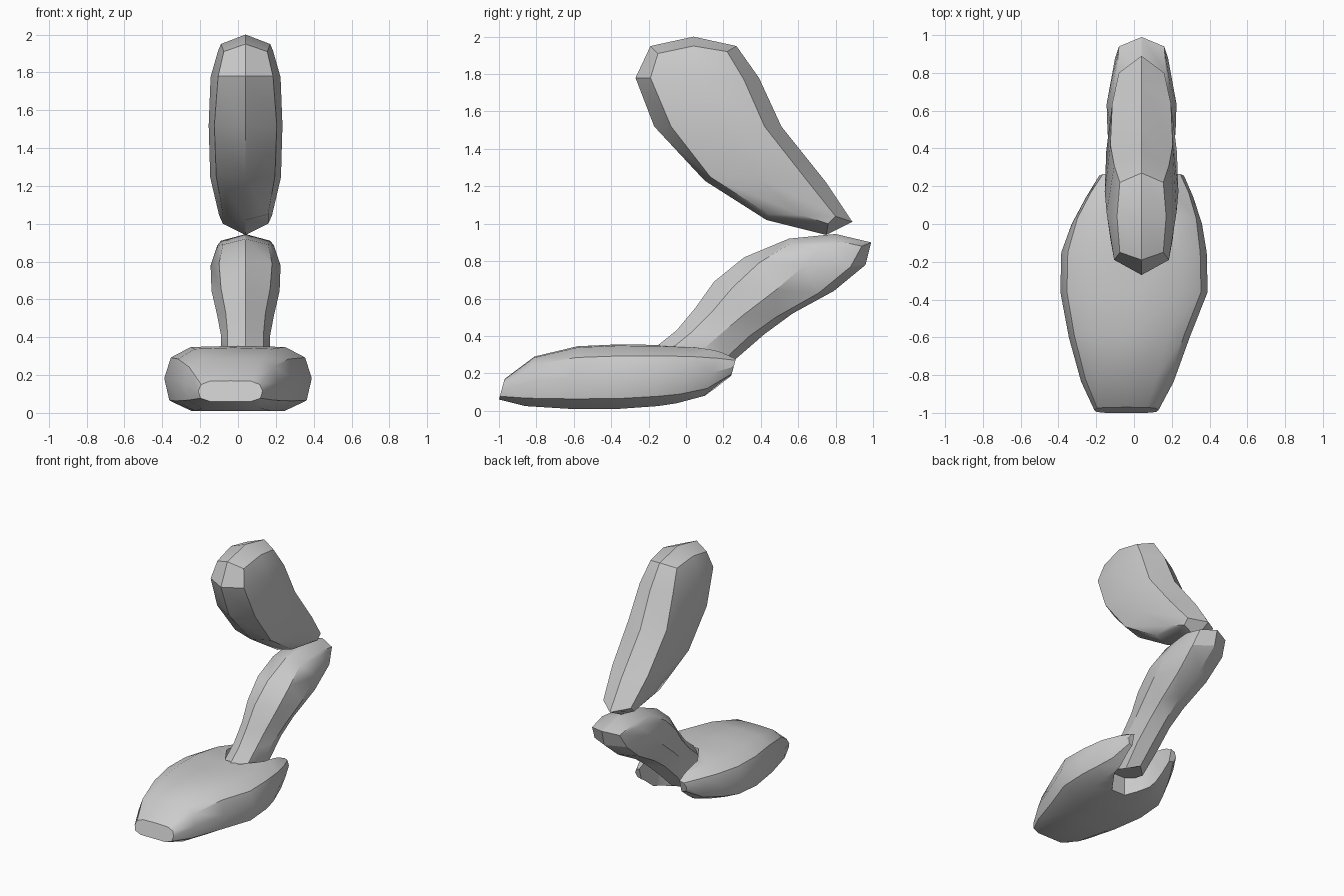
import bpy
import bmesh

if "Cube" in bpy.data.objects:
    bpy.data.objects.remove(bpy.data.objects["Cube"])

CX = 0.04  # the two limb segments sit slightly off the centre plane


def loft(name, loops, angle=0.6):
    """Skin closed loops of equal length, weld collapsed ends, fill open ends."""
    bm = bmesh.new()
    rings = [[bm.verts.new(p) for p in loop] for loop in loops]
    n = len(rings[0])
    for a, b in zip(rings, rings[1:]):
        for i in range(n):
            j = (i + 1) % n
            bm.faces.new((a[i], a[j], b[j], b[i]))
    bmesh.ops.remove_doubles(bm, verts=bm.verts, dist=1e-4)
    bmesh.ops.holes_fill(bm, edges=[e for e in bm.edges if e.is_boundary], sides=0)
    bmesh.ops.recalc_face_normals(bm, faces=bm.faces)
    mesh = bpy.data.meshes.new(name)
    bm.to_mesh(mesh)
    bm.free()
    ob = bpy.data.objects.new(name, mesh)
    bpy.context.collection.objects.link(ob)
    smooth(ob, angle)
    return ob


def smooth(ob, angle):
    bpy.ops.object.select_all(action='DESELECT')
    ob.select_set(True)
    bpy.context.view_layer.objects.active = ob
    bpy.ops.object.shade_smooth_by_angle(angle=angle)


def limb(name, rows):
    """Rows: front ridge, front edge, back edge, back ridge (y, z), edge and middle half widths."""
    loops = []
    for rf, ef, eb, rb, xe, xm in rows:
        mid = ((ef[0] + eb[0]) / 2, (ef[1] + eb[1]) / 2)
        half = [(xe, ef), (xm, mid), (xe, eb)]
        pts = [(0, rf)] + half + [(0, rb)] + [(-x, p) for x, p in reversed(half)]
        loops.append([(CX + x, p[0], p[1]) for x, p in pts])
    return loft(name, loops, 0.5)


def tip(ridge, edge, x):
    return (ridge, edge, edge, ridge, x, x)


# Upper leg
limb("upper_leg", [
    tip((.04, 2.0), (.04, 1.95), .13),
    ((-.19, 1.95), (-.15, 1.91), (.22, 1.92), (.27, 1.95), .115, .145),
    ((-.27, 1.78), (-.19, 1.78), (.31, 1.77), (.39, 1.78), .145, .185),
    ((-.17, 1.52), (-.08, 1.52), (.42, 1.52), (.51, 1.52), .165, .195),
    ((.10, 1.23), (.13, 1.25), (.64, 1.24), (.75, 1.22), .155, .187),
    ((.43, 1.02), (.44, 1.05), (.80, 1.04), (.89, 1.01), .12, .14),
    tip((.75, .94), (.76, 1.0), .12),
])

# Lower leg, running down into the foot
limb("lower_leg", [
    tip((.80, .945), (.80, .91), .13),
    ((.55, .92), (.55, .89), (.94, .88), (.99, .90), .12, .15),
    ((.31, .82), (.39, .79), (.88, .77), (.96, .78), .14, .185),
    ((.15, .69), (.25, .66), (.71, .63), (.79, .64), .13, .18),
    ((.05, .55), (.14, .53), (.48, .50), (.57, .52), .105, .15),
    ((-.05, .43), (.03, .42), (.34, .40), (.42, .41), .095, .13),
    ((-.15, .35), (-.08, .33), (.20, .27), (.27, .28), .095, .13),
    ((-.25, .20), (-.20, .20), (.05, .12), (.12, .14), .08, .10),
])

# Foot: sections of y top, y bottom, centre x, half width, z top, z bottom
section = [(0, 1), (.64, .98), (.91, .82), (1, .5), (.93, .16), (.63, 0), (0, 0)]
section += [(-x, t) for x, t in reversed(section[1:-1])]
foot_rows = [
    (-.97, -1.0, -.04, .17, .17, .06),
    (-.81, -.86, -.035, .245, .29, .025),
    (-.58, -.62, -.025, .32, .345, .01),
    (-.36, -.36, 0, .39, .355, .01),
    (-.15, -.15, 0, .385, .352, .025),
    (.05, -.05, .015, .345, .345, .04),
    (.18, .10, .03, .285, .325, .08),
    (.27, .24, .04, .225, .29, .18),
]
foot = loft("foot", [[(xc + w * x, yb + (yt - yb) * t, zb + (zt - zb) * t) for x, t in section]
                     for yt, yb, xc, w, zt, zb in foot_rows])

# Heel notch that leaves two prongs around the ankle
plan = [(-.13, .5), (-.13, .18), (-.12, .03), (-.02, -.13),
        (.10, -.13), (.21, .03), (.22, .18), (.22, .5)]
cutter = loft("heel_notch_cutter", [[(x, y, z) for x, y in plan] for z in (-.2, .6)])
cutter.hide_render = True
mod = foot.modifiers.new("heel_notch", 'BOOLEAN')
mod.operation = 'DIFFERENCE'
mod.solver = 'EXACT'
mod.object = cutter
bpy.ops.object.select_all(action='DESELECT')
foot.select_set(True)
bpy.context.view_layer.objects.active = foot
bpy.ops.object.modifier_apply(modifier=mod.name)
bpy.data.objects.remove(cutter)
smooth(foot, 0.6)
